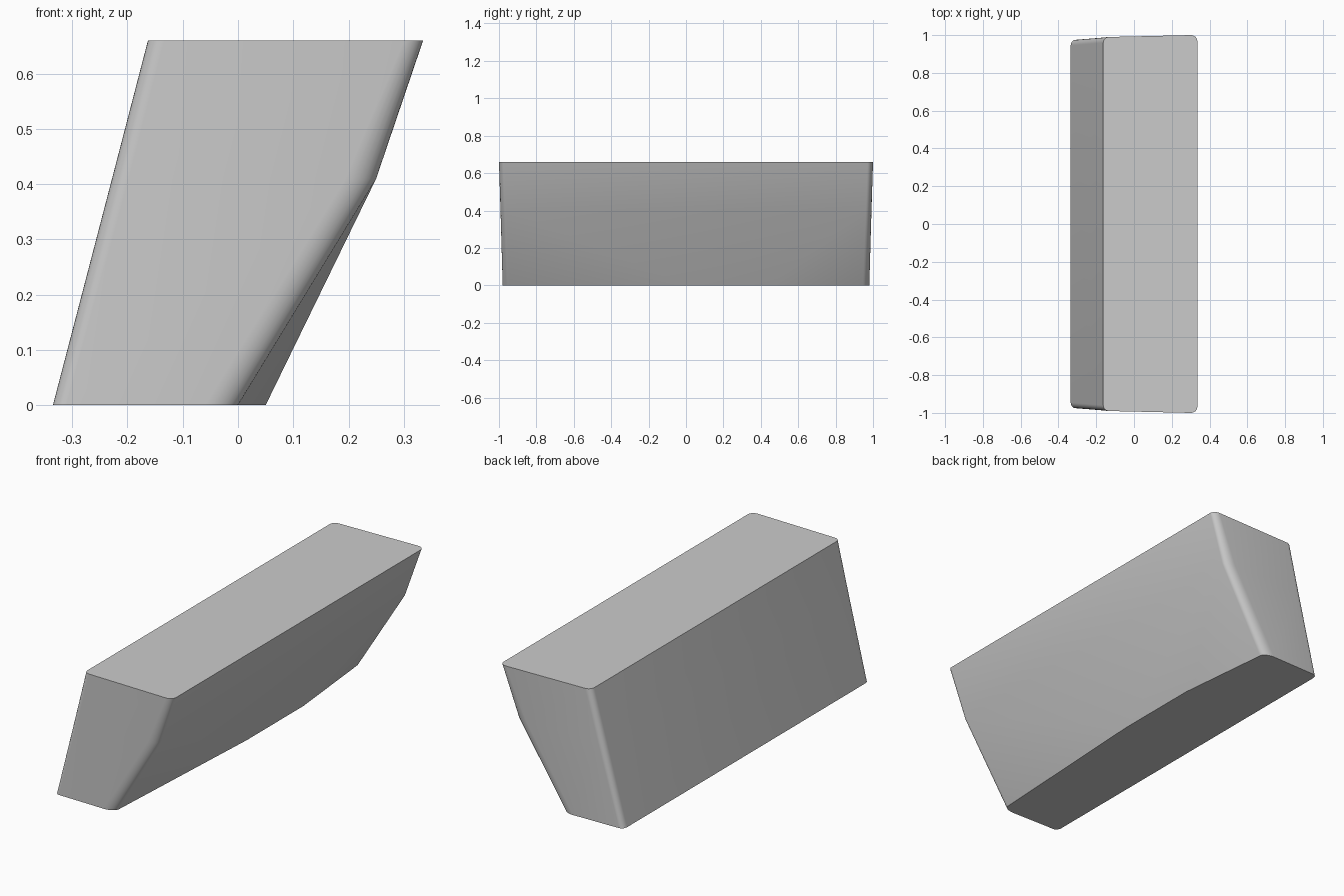
import bpy
import bmesh
from math import sin, cos, pi

cube = bpy.data.objects.get("Cube")
if cube:
    bpy.data.objects.remove(cube, do_unlink=True)

SEGS = 7  # segments per rounded corner

# One flat grey
grey = bpy.data.materials.new("light_grey")
grey.use_nodes = True
colour = (0.6, 0.6, 0.6, 1)
grey.diffuse_color = colour
bsdf = next(n for n in grey.node_tree.nodes if n.type == 'BSDF_PRINCIPLED')
bsdf.inputs["Base Color"].default_value = colour


def ring(bm, z, left, right, half_left, half_right, rad_left, rad_right):
    """Rounded rectangle, running from the front left corner to the back."""
    corners = ((left, -half_left, -1, -1, rad_left), (right, -half_right, 1, -1, rad_right),
               (right, half_right, 1, 1, rad_right), (left, half_left, -1, 1, rad_left))
    verts = []
    for n, (x, y, sx, sy, (rx, ry)) in enumerate(corners):
        cx, cy = x - sx * rx, y - sy * ry
        for i in range(SEGS + 1):
            a = pi + n * pi / 2 + i * pi / 2 / SEGS
            verts.append(bm.verts.new((cx + rx * cos(a), cy + ry * sin(a), z)))
    return verts


bm = bmesh.new()
bottom = ring(bm, 0, -0.335, 0.0, 0.975, 0.98, (0.025, 0.03), (0.06, 0.035))
middle = ring(bm, 0.41, -0.228, 0.25, 0.984, 0.992, (0.03, 0.03), (0.055, 0.03))
top = ring(bm, 0.66, -0.163, 0.335, 0.99, 1.0, (0.03, 0.03), (0.035, 0.03))
count = len(top)
end = 2 * SEGS + 1  # last vertex of the front corner on the overhanging side

# Upper and lower walls
for low, high in ((bottom, middle), (middle, top)):
    for i in range(count):
        j = (i + 1) % count
        if low is bottom and i == end:
            continue
        bm.faces.new((low[i], low[j], high[j], high[i]))

# Bowed lower part of the overhanging side
bow = [bm.verts.new((0.05, y, 0)) for y in (0, 0.45)]
bm.faces.new((bottom[end], bow[0], middle[end]))
bm.faces.new((bow[0], bow[1], middle[end + 1], middle[end]))
bm.faces.new((bow[1], bottom[end + 1], middle[end + 1]))

# Flat caps
bm.faces.new(top)
bm.faces.new(list(reversed(bottom[:end + 1] + bow + bottom[end + 1:])))
bmesh.ops.recalc_face_normals(bm, faces=bm.faces)

mesh = bpy.data.meshes.new("slanted_block")
bm.to_mesh(mesh)
bm.free()
mesh.materials.append(grey)
block = bpy.data.objects.new("slanted_block", mesh)
bpy.context.collection.objects.link(block)

bpy.ops.object.select_all(action='DESELECT')
block.select_set(True)
bpy.context.view_layer.objects.active = block
bpy.ops.object.shade_smooth_by_angle(angle=pi / 6)
